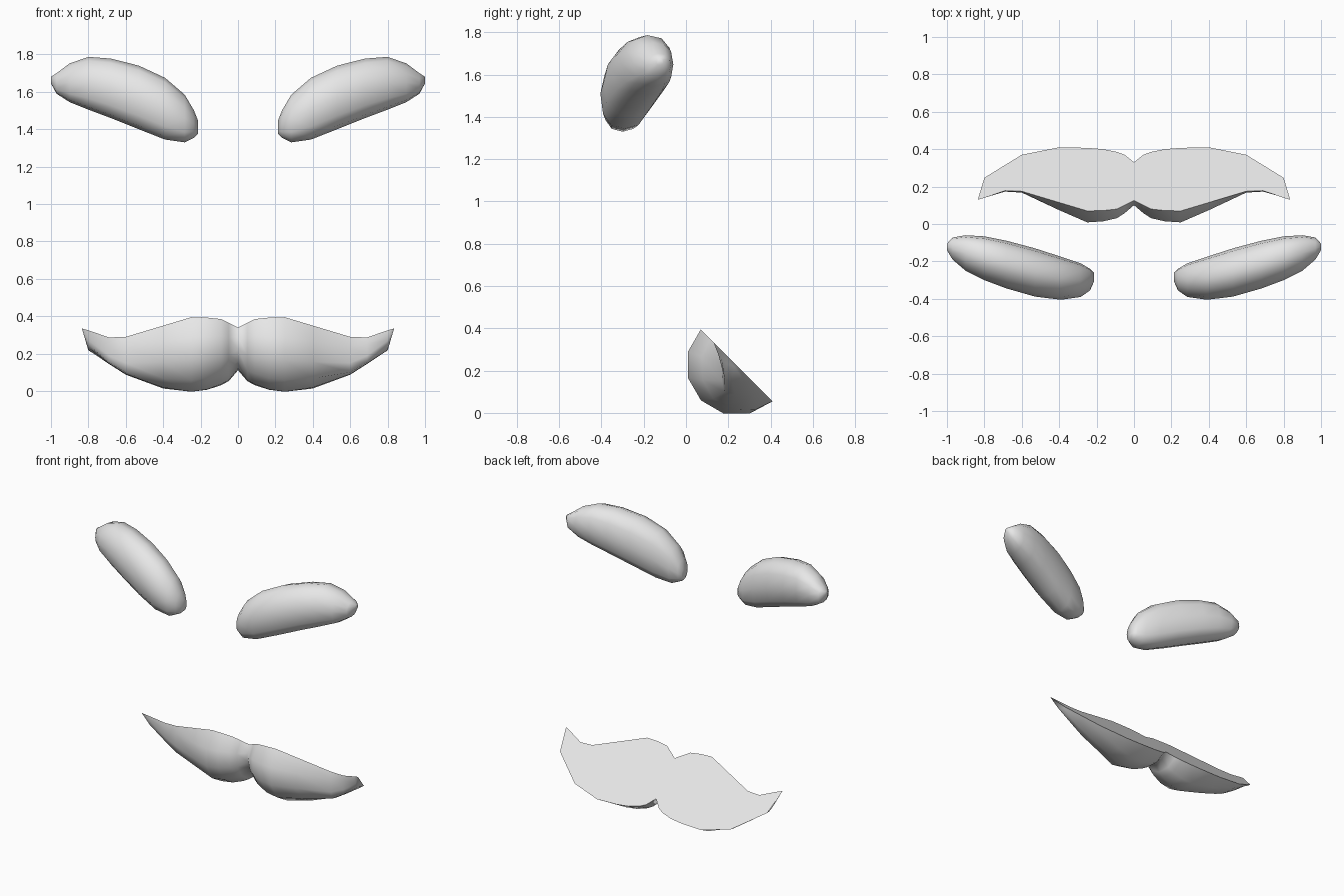
import bpy
import bmesh
from math import sin, cos, pi, sqrt, copysign

if "Cube" in bpy.data.objects:
    bpy.data.objects.remove(bpy.data.objects["Cube"], do_unlink=True)

# Single grey material
grey = bpy.data.materials.new("plain_grey")
grey.use_nodes = True
grey.diffuse_color = (0.8, 0.8, 0.8, 1)
grey.node_tree.nodes["Principled BSDF"].inputs["Base Color"].default_value = (0.8, 0.8, 0.8, 1)


def power(value, p):
    return copysign(abs(value) ** p, value)


def loft(name, rings, flat_back=False):
    """Skin closed rings, cap the ends and merge collapsed tips."""
    bm = bmesh.new()
    loops = [[bm.verts.new(co) for co in ring] for ring in rings]
    count = len(loops[0])
    for a, b in zip(loops, loops[1:]):
        for i in range(count):
            j = (i + 1) % count
            bm.faces.new((a[i], a[j], b[j], b[i]))
    bm.faces.new(loops[0])
    bm.faces.new(loops[-1])
    bmesh.ops.remove_doubles(bm, verts=bm.verts, dist=0.0005)
    bmesh.ops.recalc_face_normals(bm, faces=bm.faces)
    bm.normal_update()
    for face in bm.faces:
        face.smooth = True
    if flat_back:
        back = {f for f in bm.faces if f.normal.y + f.normal.z > 1.4}
        for edge in bm.edges:
            if len(back.intersection(edge.link_faces)) == 1:
                edge.smooth = False
        for face in back:
            face.smooth = False
    mesh = bpy.data.meshes.new(name)
    bm.to_mesh(mesh)
    bm.free()
    mesh.materials.append(grey)
    obj = bpy.data.objects.new(name, mesh)
    bpy.context.collection.objects.link(obj)
    return obj


# Moustache: half-round sections standing on a sloping flat back
BACK = 0.465  # the back plane is y + z = BACK


def moustache_ring(x, top_y, bottom_y, depth, p):
    half = (bottom_y - top_y) / 2
    mid = (bottom_y + top_y) / 2
    ring = []
    for i in range(7):
        angle = pi * i / 6
        along = half * power(cos(angle), p)
        out = depth * power(sin(angle), p) / sqrt(2)
        ring.append((x, mid - along - out, BACK - mid + along - out))
    return ring


# x, upper edge y, lower edge y, depth, roundness
stations = [
    (0, .125, .33, .107, 1), (.05, .10, .37, .17, 1), (.09, .08, .385, .195, 1),
    (.165, .072, .40, .225, 1), (.25, .07, .407, .237, 1), (.4, .115, .41, .19, 1.1),
    (.6, .175, .37, .13, 1.7), (.69, .178, .315, .09, 1.7), (.8, .14, .247, .035, 1.5),
    (.835, .13, .13, 0, 1),
]
mirrored = [(-s[0], *s[1:]) for s in reversed(stations[1:])]
loft("moustache", [moustache_ring(*s) for s in mirrored + stations], flat_back=True)

# Eyebrows: arched, boxy-round sections. x, y front, y back, z low, z high
brow = [
    (.215, -.31, -.26, 1.375, 1.45), (.235, -.355, -.24, 1.355, 1.50),
    (.285, -.39, -.21, 1.33, 1.585), (.39, -.405, -.175, 1.345, 1.675),
    (.53, -.388, -.13, 1.40, 1.74), (.68, -.345, -.09, 1.46, 1.778),
    (.8, -.30, -.066, 1.505, 1.787), (.9, -.25, -.06, 1.545, 1.752),
    (.97, -.19, -.072, 1.59, 1.70), (1.0, -.14, -.105, 1.645, 1.68),
]


def brow_ring(side, x, front, back, low, high):
    ring = []
    for i in range(12):
        c, s = cos(pi * i / 6), sin(pi * i / 6)
        p = 1.1 if c < 0 and s > 0 else 0.8
        ring.append((side * x,
                     (front + back) / 2 + (back - front) / 2 * power(c, p),
                     (low + high) / 2 + (high - low) / 2 * power(s, p)))
    return ring


for name, side in (("left_eyebrow", 1), ("right_eyebrow", -1)):
    loft(name, [brow_ring(side, *s) for s in brow])
